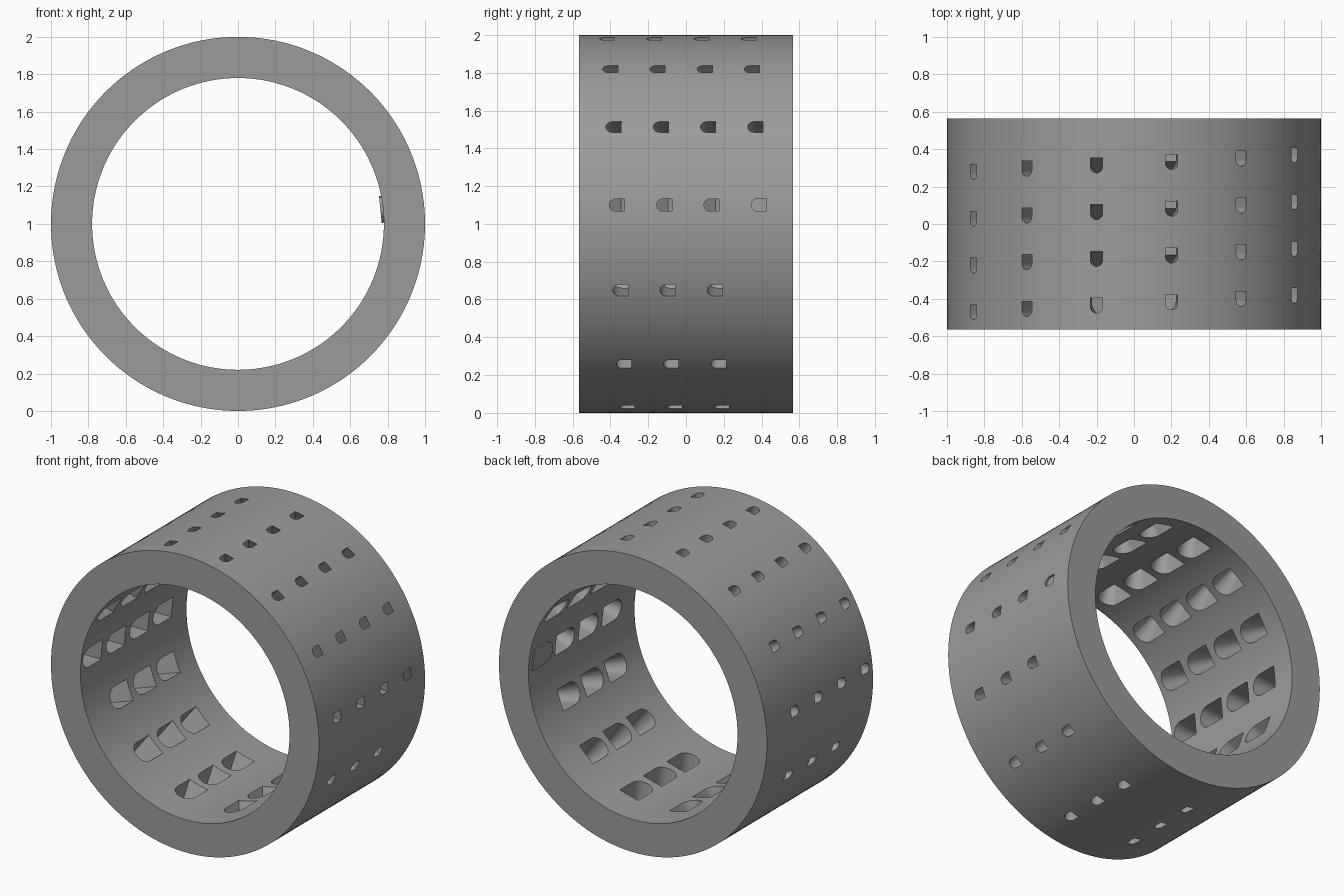
import bpy, bmesh
from math import sin, cos, pi, radians

if "Cube" in bpy.data.objects:
    bpy.data.objects.remove(bpy.data.objects["Cube"])

OUTER, INNER, HALF_LEN = 1.0, 0.78, 0.565
CENTRE_Z = 1.0
PER_TURN, COUNT = 14, 50

# Dark grey finish
dark = bpy.data.materials.new("dark_grey")
dark.diffuse_color = (0.33, 0.33, 0.33, 1)
dark.use_nodes = True
dark.node_tree.nodes["Principled BSDF"].inputs["Base Color"].default_value = dark.diffuse_color


def finish(bm, name):
    bmesh.ops.recalc_face_normals(bm, faces=bm.faces)
    me = bpy.data.meshes.new(name)
    bm.to_mesh(me)
    bm.free()
    me.materials.append(dark)
    ob = bpy.data.objects.new(name, me)
    bpy.context.collection.objects.link(ob)
    return ob


def loft(bm, loops):
    """Bridge closed loops of vertices and cap both ends."""
    rings = [[bm.verts.new(p) for p in l] for l in loops]
    n = len(rings[0])
    for a, b in zip(rings, rings[1:]):
        for i in range(n):
            j = (i + 1) % n
            bm.faces.new((a[i], a[j], b[j], b[i]))
    bm.faces.new(rings[0])
    bm.faces.new(rings[-1])


def window_section(theta, y, r):
    """D-shaped window outline at radius r: round towards -y, flat towards +y."""
    t = (r - INNER) / (OUTER - INNER)
    half_w = 0.07 + (0.0325 - 0.07) * t
    y_round = y - 0.055 + 0.015 * t
    y_flat = y + 0.145 - 0.105 * t
    pts = [(y_flat, half_w)]
    for i in range(13):
        a = pi / 2 + pi * i / 12
        pts.append((y_round + half_w + half_w * cos(a), half_w * sin(a)))
    pts.append((y_flat, -half_w))
    c, s = cos(theta), sin(theta)
    return [(r * c - v * s, yy, CENTRE_Z + r * s + v * c) for yy, v in pts]


def window_place(k):
    """Angle and axial position of the k-th window along the spiral."""
    phi = 2 * pi * k / PER_TURN
    return phi + radians(5.73) * cos(phi), 0.385 - 0.25 * k / PER_TURN


# Ring body: rectangular section swept round the y axis
bm = bmesh.new()
N = 160
section = [(OUTER, -HALF_LEN), (OUTER, HALF_LEN), (INNER, HALF_LEN), (INNER, -HALF_LEN)]
rows = [[bm.verts.new((r * cos(2 * pi * i / N), y, CENTRE_Z + r * sin(2 * pi * i / N)))
         for r, y in section] for i in range(N)]
for i in range(N):
    a, b = rows[i], rows[(i + 1) % N]
    for j in range(4):
        k = (j + 1) % 4
        bm.faces.new((a[j], a[k], b[k], b[j]))
ring = finish(bm, "ring_body")

# Spiral of tapered windows cut through the wall
bm = bmesh.new()
for k in range(COUNT):
    theta, y = window_place(k)
    loft(bm, [window_section(theta, y, r) for r in (0.755, 1.02)])
cutter = finish(bm, "window_cutter")
cutter.hide_render = True

mod = ring.modifiers.new("windows", 'BOOLEAN')
mod.operation = 'DIFFERENCE'
mod.solver = 'EXACT'
mod.object = cutter
bpy.context.view_layer.objects.active = ring
ring.select_set(True)
bpy.ops.object.modifier_apply(modifier=mod.name)
bpy.data.objects.remove(cutter)
bpy.ops.object.shade_smooth_by_angle(angle=radians(30))

# Plug filling the first window, slightly proud of the inside wall
bm = bmesh.new()
theta, y = window_place(0)
loft(bm, [window_section(theta, y, r) for r in (0.765, 0.985)])
finish(bm, "window_plug")
